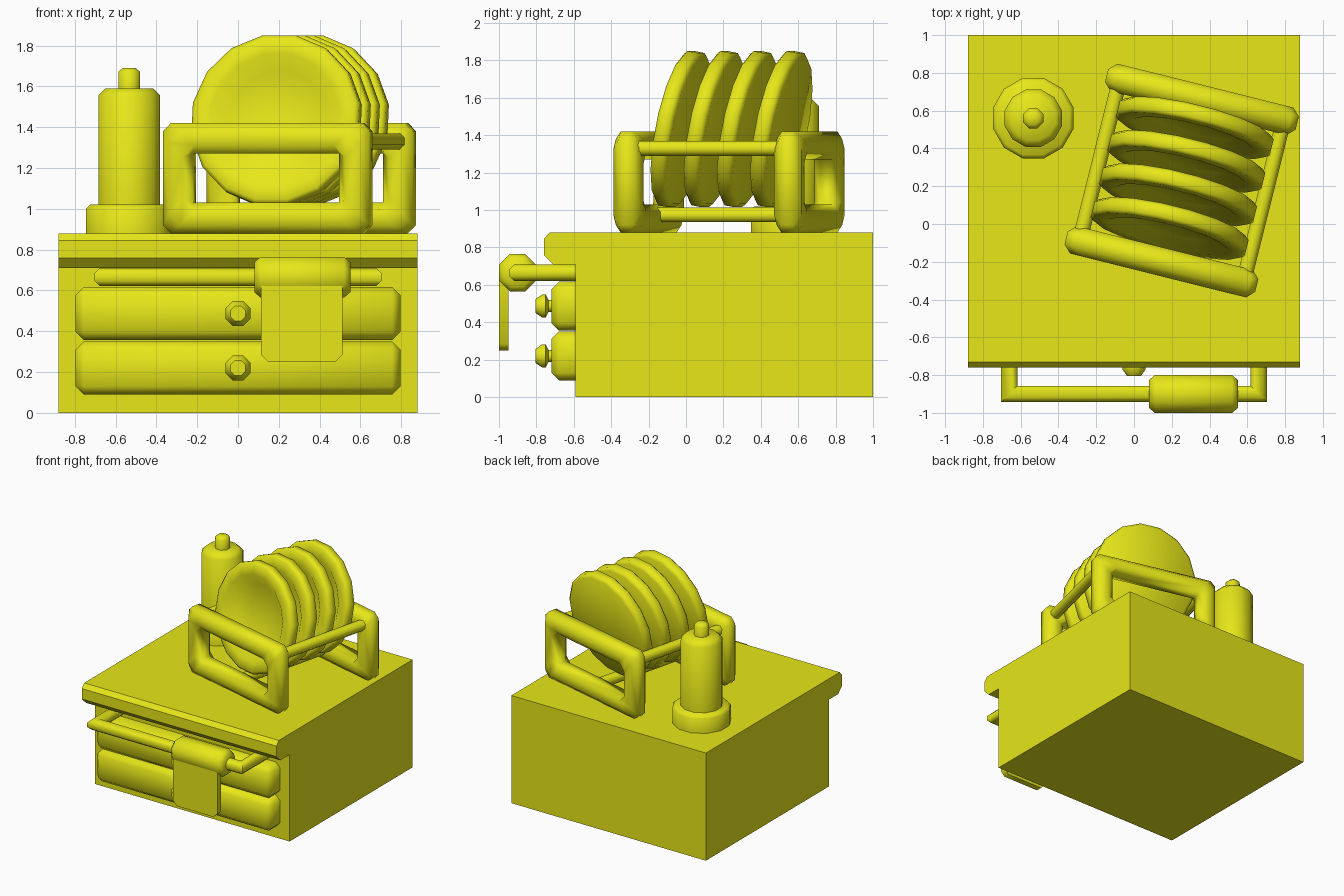
import bpy, bmesh
from math import radians, cos, sin, pi
from mathutils import Matrix, Vector

if "Cube" in bpy.data.objects:
    bpy.data.objects.remove(bpy.data.objects["Cube"])

T, R = Matrix.Translation, Matrix.Rotation
mat = bpy.data.materials.new("yellow")
mat.diffuse_color = (0.8, 0.8, 0.01, 1)
mat.use_nodes = True
mat.node_tree.nodes["Principled BSDF"].inputs["Base Color"].default_value = mat.diffuse_color


def finish(name, bm, matrix=Matrix(), smooth=True):
    bmesh.ops.recalc_face_normals(bm, faces=bm.faces)
    me = bpy.data.meshes.new(name)
    bm.to_mesh(me)
    bm.free()
    ob = bpy.data.objects.new(name, me)
    bpy.context.collection.objects.link(ob)
    ob.matrix_world = matrix
    me.materials.append(mat)
    if smooth:
        bpy.ops.object.select_all(action='DESELECT')
        ob.select_set(True)
        bpy.context.view_layer.objects.active = ob
        bpy.ops.object.shade_smooth_by_angle(angle=radians(50))
    return ob


def skin(bm, rings, closed=False):
    """Bridge equal-length rings of verts; cap the ends unless closed."""
    n, m = len(rings[0]), len(rings)
    for i in range(m if closed else m - 1):
        a, b = rings[i], rings[(i + 1) % m]
        for j in range(n):
            bm.faces.new((a[j], a[(j + 1) % n], b[(j + 1) % n], b[j]))
    if not closed:
        bm.faces.new(rings[0])
        bm.faces.new(rings[-1])


def lathe(name, profile, n, matrix, smooth=True):
    """Turn (radius, height) points round local z, flats facing the axes."""
    bm = bmesh.new()
    skin(bm, [[bm.verts.new((r * cos((j + .5) * 2 * pi / n), r * sin((j + .5) * 2 * pi / n), h))
               for j in range(n)] for r, h in profile])
    return finish(name, bm, matrix, smooth)


def extrude_x(name, profile, x0, x1):
    bm = bmesh.new()
    skin(bm, [[bm.verts.new((x, y, z)) for y, z in profile] for x in (x0, x1)])
    return finish(name, bm, smooth=False)


def box(name, lo, hi, bevel, pick):
    """Box with the edges chosen by pick(edge midpoint) chamfered."""
    lo, hi = Vector(lo), Vector(hi)
    bm = bmesh.new()
    bmesh.ops.create_cube(bm, size=1, matrix=T((lo + hi) / 2) @ Matrix.Diagonal((*(hi - lo), 1)))
    edges = [e for e in bm.edges if pick((e.verts[0].co + e.verts[1].co) / 2)]
    bmesh.ops.bevel(bm, geom=edges, offset=bevel, segments=1, affect='EDGES')
    return finish(name, bm)


def pipe(name, path, r, n=8, matrix=Matrix()):
    """Mitred tube along a path lying in a horizontal plane."""
    pts = [Vector(p) for p in path]
    up = Vector((0, 0, 1))
    bm = bmesh.new()
    rings = []
    for i, p in enumerate(pts):
        d0 = (p - pts[max(i - 1, 0)]).normalized()
        d1 = (pts[min(i + 1, len(pts) - 1)] - p).normalized()
        n0, n1 = d0.cross(up), d1.cross(up)
        side = n0 + n1
        if n0.length and n1.length:
            side /= 1 + n0.dot(n1)
        rings.append([bm.verts.new(p + side * r * cos((j + .5) * 2 * pi / n)
                                   + up * r * sin((j + .5) * 2 * pi / n)) for j in range(n)])
    skin(bm, rings)
    return finish(name, bm, matrix)


# Cabinet with overhanging worktop
extrude_x("cabinet", [(-.59, 0), (1, 0), (1, .88), (-.73, .88), (-.76, .845),
                      (-.76, .76), (-.71, .71), (-.59, .71)], -.88, .88)

# Drawers and knobs
for i, z in enumerate((.09, .357)):
    box(f"drawer_{i}", (-.795, -.72, z), (.795, -.58, z + .26), .04, lambda c: c.y < -.6)
    lathe(f"knob_{i}", [(.035, -.02), (.035, .015), (.066, .03), (.066, .05), (.04, .085)], 8,
          T((0, -.72, z + .13)) @ R(pi / 2, 4, 'X'))

# Towel rail and towel
pipe("towel_rail", [(-.66, -.58, .665), (-.66, -.9, .665), (.66, -.9, .665), (.66, -.58, .665)], .047)
lathe("towel_fold", [(.08, -.235), (.108, -.205), (.108, .205), (.08, .235)], 8,
      T((.315, -.9, .665)) @ R(pi / 2, 4, 'Y'))
box("towel_sheet", (.112, -.999, .25), (.512, -.95, .68), .035,
    lambda c: c.z < .3 and abs(c.y + .9745) < .01 and abs(c.x - .312) > .19)

# Bottle on a stand
at = T((-.533, .56, 0))
lathe("bottle_stand", [(.22, .87), (.22, 1.0), (.2, 1.02)], 12, at)
lathe("bottle_body", [(.157, 1.0), (.157, 1.555), (.12, 1.59)], 12, at)
lathe("bottle_cap", [(.058, 1.58), (.058, 1.67), (.035, 1.69)], 8, at)

# Dish rack, turned on the worktop
rack = T((.2525, .23, 0)) @ R(radians(-14), 4, 'Z')


def rack_frame(name, y):
    bm = bmesh.new()
    rings = []
    for w, z0, z1, d in ((.52, .88, 1.42, -.075), (.52, .88, 1.42, .075),
                         (.37, 1.03, 1.27, .075), (.37, 1.03, 1.27, -.075)):
        rings.append([bm.verts.new((x, d, z)) for x, z in ((-w, z0), (w, z0), (w, z1), (-w, z1))])
    skin(bm, rings, closed=True)
    bmesh.ops.recalc_face_normals(bm, faces=bm.faces)
    bm.normal_update()
    convex = [e for e in bm.edges if e.is_convex]
    bmesh.ops.bevel(bm, geom=convex, offset=.04, segments=1, affect='EDGES')
    return finish(name, bm, rack @ T((0, y, 0)))


rack_frame("rack_front_frame", -.443)
rack_frame("rack_back_frame", .443)
for part, x, z in (("left", -.447, 1.33), ("right", .447, 1.33), ("bottom", 0, .975)):
    pipe(f"rack_{part}_rail", [(x, -.42, z), (x, .42, z)], .043, 8, rack)

# Plates leaning back in the rack
plate = [(.405, -.045), (.428, -.025), (.428, .03), (.41, .045), (.33, .045), (.25, -.015)]
for i in range(4):
    lathe(f"plate_{i}", plate, 16,
          rack @ T((0, -.26 + .183 * i, 1.432)) @ R(radians(79), 4, 'X'))
